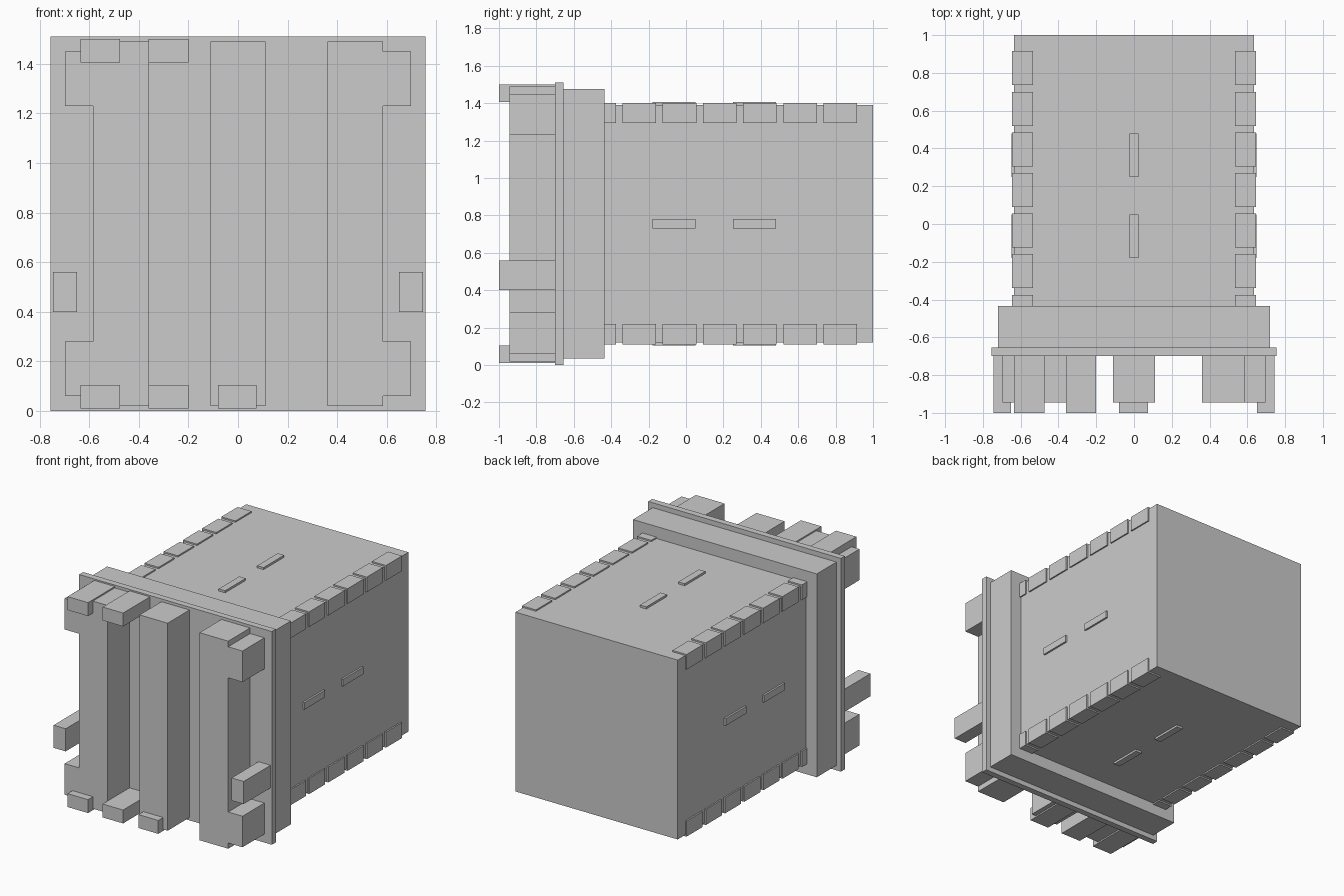
import bpy

if "Cube" in bpy.data.objects:
    bpy.data.objects.remove(bpy.data.objects["Cube"])

grey = bpy.data.materials.new("plain grey")
grey.diffuse_color = (0.6, 0.6, 0.6, 1)
grey.use_nodes = True
grey.node_tree.nodes["Principled BSDF"].inputs["Base Color"].default_value = grey.diffuse_color


def box(name, x, y, z):
    """Box from (min, max) ranges on each axis."""
    verts = [(a, b, c) for a in x for b in y for c in z]
    faces = [(0, 1, 3, 2), (4, 6, 7, 5), (0, 4, 5, 1),
             (2, 3, 7, 6), (0, 2, 6, 4), (1, 5, 7, 3)]
    mesh = bpy.data.meshes.new(name)
    mesh.from_pydata(verts, [], faces)
    mesh.materials.append(grey)
    obj = bpy.data.objects.new(name, mesh)
    bpy.context.collection.objects.link(obj)
    return obj


def flip(r, s):
    return r if s > 0 else (-r[1], -r[0])


MID = 0.755  # height of the long axis

# Main housing, stepped collar and front flange
box("housing", (-0.635, 0.635), (-0.5, 1.0), (0.12, 1.39))
box("collar", (-0.72, 0.72), (-0.66, -0.435), (0.035, 1.475))
box("flange", (-0.755, 0.755), (-0.70, -0.655), (0, 1.51))

# Vertical front bars, the outer two with ears at top and bottom
BAR_Y, BAR_Z = (-0.945, -0.69), (0.02, 1.49)
box("middle_bar", (-0.11, 0.11), BAR_Y, BAR_Z)
for s, side in ((-1, "left"), (1, "right")):
    box(side + "_bar", flip((0.36, 0.585), s), BAR_Y, BAR_Z)
    box(side + "_lower_ear", flip((0.58, 0.697), s), BAR_Y, (0.06, 0.28))
    box(side + "_upper_ear", flip((0.58, 0.697), s), BAR_Y, (1.23, 1.45))

# Protruding front tabs
TAB_Y = (-1.0, -0.69)
LOW, HIGH, SIDE = (0.01, 0.105), (1.405, 1.5), (0.40, 0.56)
for x, z in (((-0.635, -0.475), LOW), ((-0.36, -0.20), LOW), ((-0.08, 0.075), LOW),
             ((-0.635, -0.475), HIGH), ((-0.36, -0.20), HIGH),
             ((-0.745, -0.65), SIDE), ((0.65, 0.745), SIDE)):
    box("front_tab", x, TAB_Y, z)

# Rows of corner clips along the four long edges
for i in range(7):
    y = (0.735 - i * 0.215, 0.915 - i * 0.215)
    for s in (-1, 1):
        for z in ((0.11, 0.22), (1.293, 1.4)):
            box("corner_clip", flip((0.535, 0.645), s), y, z)

# Two thin ribs on each long face
for y in ((-0.18, 0.05), (0.25, 0.48)):
    for s in (-1, 1):
        box("side_rib", flip((0.62, 0.648), s), y, (MID - 0.025, MID + 0.025))
        z = flip((0.62, 0.65), s)
        box("top_bottom_rib", (-0.025, 0.025), y, (MID + z[0], MID + z[1]))
